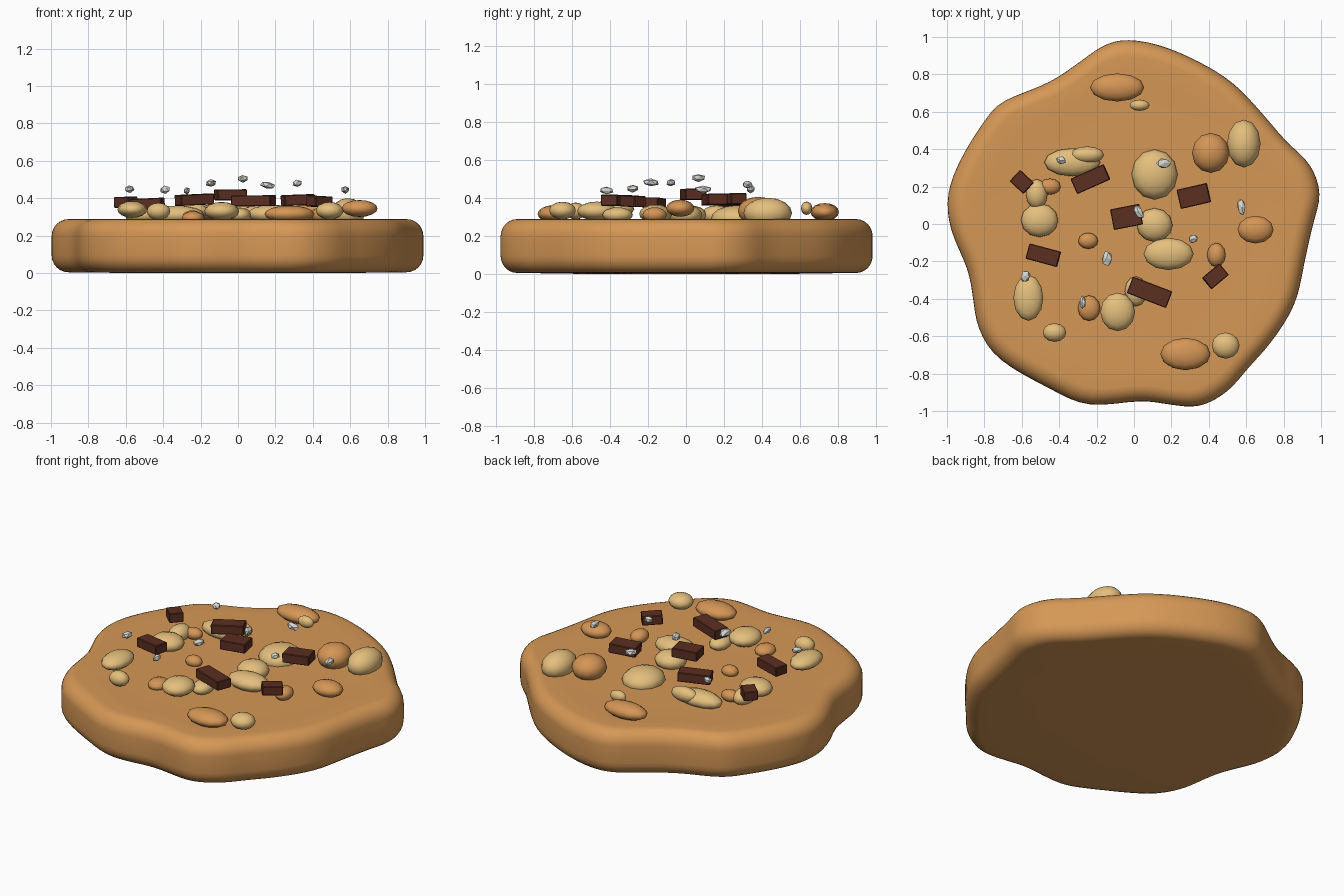
import bpy, bmesh, math, random
from mathutils import Vector, Matrix

if "Cube" in bpy.data.objects:
    bpy.data.objects.remove(bpy.data.objects["Cube"])

random.seed(4)


def mat(name, srgb):
    m = bpy.data.materials.new(name)
    m.diffuse_color = [(c / 255) ** 2.2 for c in srgb] + [1]
    m.use_nodes = True
    m.node_tree.nodes["Principled BSDF"].inputs["Base Color"].default_value = m.diffuse_color
    return m


DOUGH = mat("dough", (212, 150, 86))
PALE = mat("pale_nut", (228, 190, 124))
TOAST = mat("toasted_nut", (212, 148, 86))
CHOC = mat("chocolate", (92, 50, 38))
SALT = mat("salt", (215, 215, 210))


def finish(bm, name, material, smooth=None):
    bmesh.ops.recalc_face_normals(bm, faces=bm.faces)
    me = bpy.data.meshes.new(name)
    bm.to_mesh(me)
    bm.free()
    ob = bpy.data.objects.new(name, me)
    bpy.context.collection.objects.link(ob)
    me.materials.append(material)
    if smooth:
        bpy.ops.object.select_all(action='DESELECT')
        ob.select_set(True)
        bpy.context.view_layer.objects.active = ob
        bpy.ops.object.shade_smooth_by_angle(angle=math.radians(smooth))
    return ob


# cookie body: wavy outline, smoothed, swept through a rounded edge profile
OUT = [(-.03, .985), (.19, .94), (.485, .79), (.66, .62), (.81, .445), (.94, .32),
       (.995, .16), (.957, 0), (.91, -.21), (.86, -.43), (.735, -.63), (.61, -.77),
       (.5, -.895), (.35, -.975), (.19, -.965), (.03, -.945), (-.24, -.97), (-.45, -.88),
       (-.72, -.725), (-.83, -.56), (-.86, -.4), (-.89, -.24), (-.98, -.03), (-.995, .16),
       (-.925, .35), (-.8, .55), (-.695, .66), (-.455, .755), (-.265, .885), (-.16, .955)]
pts = [Vector(p) for p in OUT]
n = len(pts)
loop = []
for i in range(n):
    a, b, c, d = (pts[(i + k) % n] for k in (-1, 0, 1, 2))
    for t in (0, .25, .5, .75):
        loop.append(.5 * (2 * b + (c - a) * t + (2 * a - 5 * b + 4 * c - d) * t * t
                          + (3 * b - a - 3 * c + d) * t ** 3))
for _ in range(2):
    loop = [(loop[i - 1] + 2 * loop[i] + loop[(i + 1) % len(loop)]) / 4
            for i in range(len(loop))]

bm = bmesh.new()
R, TOP = .09, .288
profile = [(.4, 0), (.2, .003)]
profile += [(R * (1 - math.sin(t)), .004 + R * (1 - math.cos(t)))
            for t in (math.pi / 2 * k / 6 for k in range(7))]
profile += [(R * (1 - math.cos(t)), TOP - R * (1 - math.sin(t)))
            for t in (math.pi / 2 * k / 6 for k in range(7))]
profile += [(.2, TOP - .004), (.4, TOP - .006)]
rings = [[bm.verts.new((*(p * (1 - s)), z)) for p in loop] for s, z in profile]
for lo, hi in zip(rings, rings[1:]):
    for i in range(len(loop)):
        j = (i + 1) % len(loop)
        bm.faces.new((lo[i], lo[j], hi[j], hi[i]))
bm.faces.new(rings[0])
bm.faces.new(rings[-1])
finish(bm, "cookie_body", DOUGH, 40)

# nuts: x, y, rx, ry, centre z, rz
pale = [(.03, .635, .053, .03, .345, .035), (-.33, .33, .15, .075, .31, .05),
        (-.25, .37, .09, .045, .33, .045), (.11, .265, .123, .134, .29, .07),
        (.587, .43, .09, .128, .32, .08), (-.52, .16, .058, .08, .31, .05),
        (-.505, .02, .1, .09, .31, .05), (.11, -.005, .096, .09, .31, .055),
        (.185, -.16, .134, .086, .315, .05), (-.565, -.395, .08, .123, .34, .045),
        (-.425, -.58, .063, .05, .33, .045), (-.087, -.47, .093, .103, .33, .05),
        (.01, -.36, .06, .08, .31, .04), (.49, -.65, .074, .07, .333, .046)]
toast = [(-.09, .73, .145, .075, .325, .047), (.41, .38, .1, .107, .33, .075),
         (-.45, .2, .058, .043, .31, .035), (-.245, -.09, .053, .043, .3, .035),
         (.44, -.165, .05, .064, .31, .04), (.65, -.03, .096, .074, .345, .045),
         (-.24, -.45, .06, .068, .295, .035), (.275, -.695, .134, .086, .315, .046)]
for label, rows, m in (("pale_nut", pale, PALE), ("toasted_nut", toast, TOAST)):
    for x, y, rx, ry, z, rz in rows:
        bm = bmesh.new()
        bmesh.ops.create_uvsphere(bm, u_segments=12, v_segments=8, radius=1,
                                  matrix=Matrix.Translation((x, y, z)) @ Matrix.Diagonal((rx, ry, rz, 1)))
        finish(bm, label, m, 60)

# chocolate chunks: x, y, z, length, width, angle
for x, y, z, l, w, a in [(-.6, .225, .378, .1, .083, -43), (-.233, .24, .392, .193, .09, 24),
                         (-.04, .038, .418, .158, .112, 11), (.32, .15, .39, .165, .105, 13),
                         (-.485, -.167, .37, .173, .085, -15), (.083, -.365, .386, .225, .095, -21),
                         (.435, -.28, .382, .12, .08, 40)]:
    bm = bmesh.new()
    bmesh.ops.create_cube(bm, size=1, matrix=Matrix.Translation((x, y, z))
                          @ Matrix.Rotation(math.radians(a), 4, 'Z')
                          @ Matrix.Rotation(math.radians(random.uniform(-3, 3)), 4, 'Y')
                          @ Matrix.Diagonal((l, w, .058, 1)))
    bmesh.ops.bevel(bm, geom=bm.edges[:], offset=.004, segments=1, affect='EDGES')
    finish(bm, "chocolate_chunk", CHOC)

# salt flakes: faceted crystals hovering over the topping
for x, y, z, rx, ry, a in [(-.39, .34, .445, .028, .024, 0), (.16, .325, .47, .043, .028, 0),
                           (.025, .065, .505, .024, .043, 30), (.575, .09, .445, .023, .052, 5),
                           (.315, -.08, .48, .028, .025, 0), (-.145, -.185, .48, .028, .045, 0),
                           (-.58, -.28, .45, .028, .036, -20), (-.275, -.42, .44, .019, .04, 0)]:
    bm = bmesh.new()
    bmesh.ops.create_icosphere(bm, subdivisions=1, radius=1)
    for v in bm.verts:
        v.co *= random.uniform(.85, 1.12)
    bm.transform(Matrix.Translation((x, y, z)) @ Matrix.Rotation(math.radians(a), 4, 'Z')
                 @ Matrix.Rotation(math.radians(random.uniform(-15, 15)), 4, 'Y')
                 @ Matrix.Diagonal((rx, ry, .021, 1)))
    finish(bm, "salt_flake", SALT)
